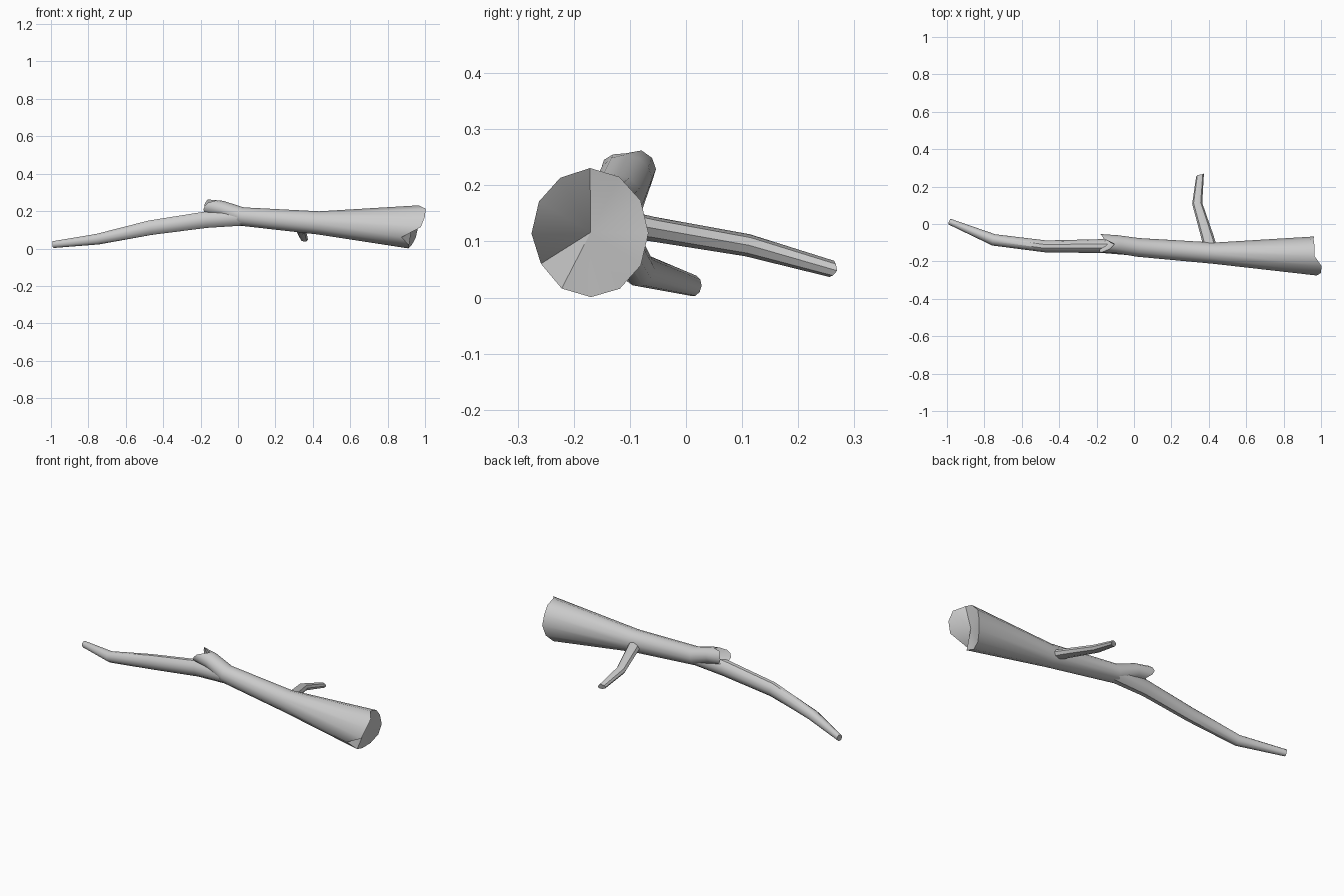
import bpy, bmesh, math
from mathutils import Vector

if "Cube" in bpy.data.objects:
    bpy.data.objects.remove(bpy.data.objects["Cube"])


def loft(name, path, sides, start=None, end=None, dents=(0, 0)):
    """Tube through (x, y, z, width radius, height radius); start/end shift rim points lengthwise."""
    bm = bmesh.new()
    pts = [Vector(p[:3]) for p in path]
    last = len(path) - 1
    rings = []
    for i, p in enumerate(path):
        t = Vector((0, 0, 0))
        if i > 0:
            t += (pts[i] - pts[i - 1]).normalized()
        if i < last:
            t += (pts[i + 1] - pts[i]).normalized()
        t.normalize()
        u = Vector((0, 0, 1)).cross(t).normalized()
        v = t.cross(u)
        shifts = start if i == 0 else end if i == last else None
        ring = []
        for k in range(sides):
            a = 2 * math.pi * k / sides
            co = pts[i] + u * p[3] * math.cos(a) + v * p[4] * math.sin(a)
            if shifts:
                co += t * shifts[k]
            ring.append(bm.verts.new(co))
        rings.append((ring, t))
    for (a, _), (b, _) in zip(rings, rings[1:]):
        for k in range(sides):
            n = (k + 1) % sides
            bm.faces.new((a[k], a[n], b[n], b[k]))
    # Broken ends become a fan round a dented centre, clean ends a single face
    for idx, shifts, dent in ((0, start, dents[0]), (last, end, dents[1])):
        ring, t = rings[idx]
        if shifts:
            c = bm.verts.new(pts[idx] + t * dent)
            for k in range(sides):
                bm.faces.new((ring[k], ring[(k + 1) % sides], c))
        else:
            bm.faces.new(ring)
    bmesh.ops.recalc_face_normals(bm, faces=bm.faces)
    mesh = bpy.data.meshes.new(name)
    bm.to_mesh(mesh)
    bm.free()
    ob = bpy.data.objects.new(name, mesh)
    bpy.context.collection.objects.link(ob)
    bpy.ops.object.select_all(action='DESELECT')
    ob.select_set(True)
    bpy.context.view_layer.objects.active = ob
    bpy.ops.object.shade_smooth_by_angle(angle=math.radians(38))


# Thick limb, from the snapped stub to the splintered butt
loft("main_limb", [
    (-0.14, -0.105, 0.221, 0.049, 0.042),
    (-0.09, -0.108, 0.212, 0.048, 0.044),
    (0.02, -0.125, 0.171, 0.05, 0.05),
    (0.43, -0.156, 0.137, 0.057, 0.062),
    (0.93, -0.17, 0.116, 0.104, 0.116)],
    12,
    start=[-0.045, -0.04, -0.03, 0.03, 0.01, -0.02, -0.035, -0.04, -0.03, -0.02, 0.0, -0.03],
    end=[0.03, 0.025, 0.03, 0.03, 0.07, 0.07, 0.05, -0.05, -0.01, -0.015, 0.0, 0.02],
    dents=(0.03, 0.0))

# Thin bending branch, from the tip to the fork
loft("thin_branch", [
    (-0.987, 0.013, 0.021, 0.016, 0.019),
    (-0.75, -0.085, 0.05, 0.031, 0.03),
    (-0.47, -0.12, 0.111, 0.032, 0.041),
    (-0.17, -0.118, 0.154, 0.037, 0.046),
    (0.04, -0.126, 0.168, 0.046, 0.047)], 10)

# Side twig pointing backwards
loft("side_twig", [
    (0.415, -0.15, 0.138, 0.037, 0.026),
    (0.39, -0.06, 0.122, 0.033, 0.022),
    (0.338, 0.11, 0.093, 0.027, 0.02),
    (0.353, 0.26, 0.051, 0.02, 0.015)],
    8, end=[-0.008, -0.004, 0, 0.006, 0.012, 0.006, 0, -0.006])
